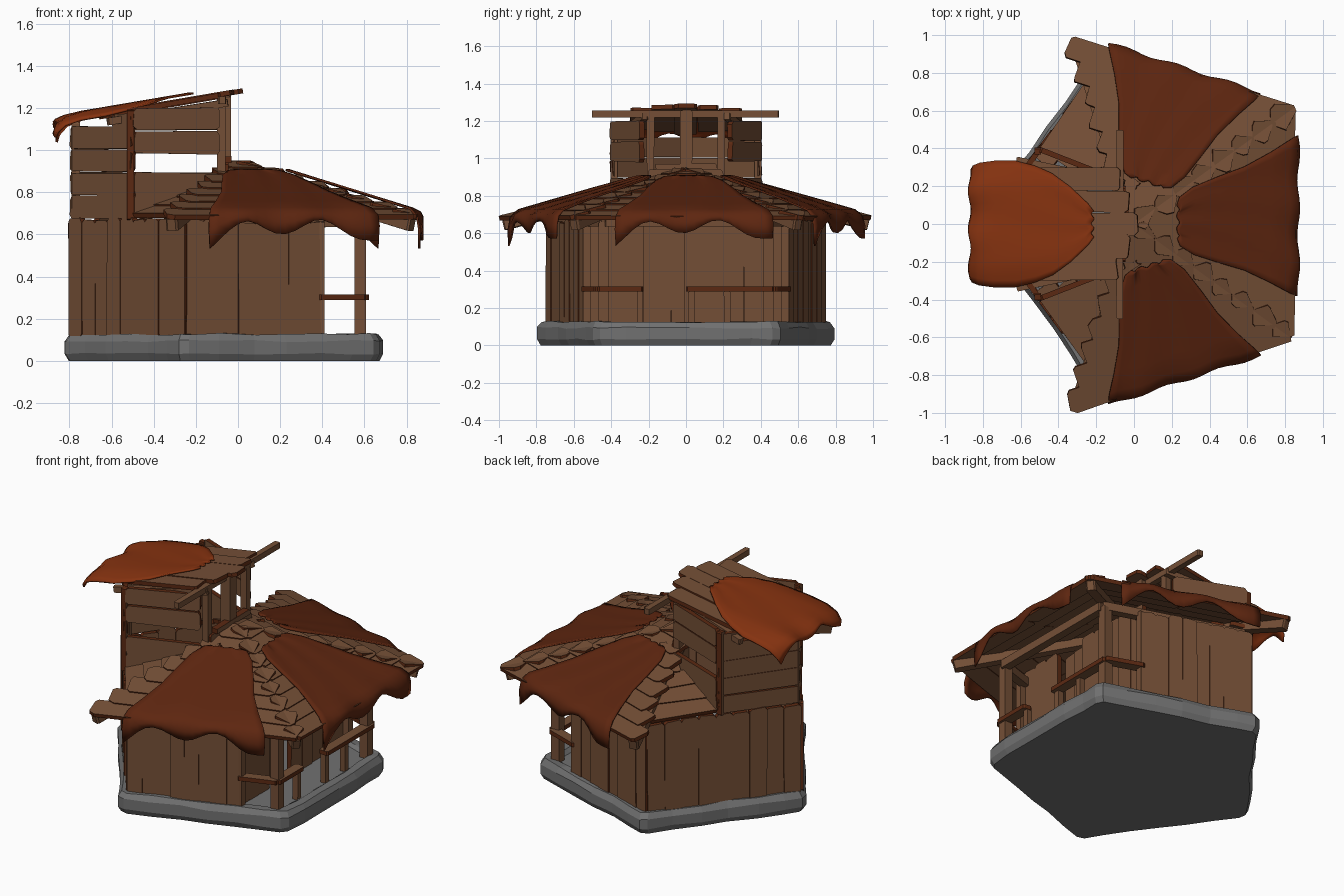
import bpy, bmesh, math, random
from mathutils import Vector, Matrix

if "Cube" in bpy.data.objects:
    bpy.data.objects.remove(bpy.data.objects["Cube"])

random.seed(4)
R = random.uniform
TAN = math.tan(math.radians(36))


def material(name, col):
    m = bpy.data.materials.new(name)
    m.diffuse_color = (*col, 1)
    m.use_nodes = True
    m.node_tree.nodes["Principled BSDF"].inputs["Base Color"].default_value = m.diffuse_color
    return m


WOOD = material("brown wood", (0.175, 0.078, 0.037))
EDGE = material("red brown plank edge", (0.105, 0.022, 0.006))
CLOTH = material("dark rust cloth", (0.110, 0.019, 0.005))
BRIGHT = material("bright rust cloth", (0.235, 0.032, 0.005))
STONE = material("grey stone", (0.165, 0.165, 0.165))


def finish(name, bm, mats, smooth=False):
    bmesh.ops.recalc_face_normals(bm, faces=bm.faces)
    me = bpy.data.meshes.new(name)
    bm.to_mesh(me)
    bm.free()
    for m in mats:
        me.materials.append(m)
    for p in me.polygons:
        p.use_smooth = smooth
    ob = bpy.data.objects.new(name, me)
    bpy.context.collection.objects.link(ob)
    return ob


def plank(bm, c, along, normal, L, W, T, rough=0.006, edge=1):
    """Rough board: broad faces are wood, thin sides use the edge colour."""
    x = Vector(along).normalized()
    z = Vector(normal)
    z = (z - x * z.dot(x)).normalized()
    y = z.cross(x)
    k = min(W, L) * 0.14
    l, w = L / 2, W / 2
    out = [(-l, -w + k), (-l + k, -w), (l - k, -w), (l, -w + k),
           (l, w - k), (l - k, w), (-l + k, w), (-l, w - k)]
    out = [(a + R(-rough, rough), b + R(-rough, rough) * .6) for a, b in out]
    lo, hi = [[bm.verts.new(Vector(c) + x * a + y * b + z * s * T / 2) for a, b in out] for s in (-1, 1)]
    bm.faces.new(lo[::-1])
    bm.faces.new(hi)
    for i in range(8):
        j = (i + 1) % 8
        bm.faces.new((lo[i], lo[j], hi[j], hi[i])).material_index = edge


def bar(bm, a, b, W, T=None, edge=0):
    """Beam between two points."""
    a, b = Vector(a), Vector(b)
    d = b - a
    n = (0, 0, 1) if abs(d.normalized().z) < .9 else (1, 0, 0)
    plank(bm, (a + b) / 2, d, n, d.length, W, T or W, .003, edge)


def polar(r, deg, z=0):
    return Vector((r * math.cos(math.radians(deg)), r * math.sin(math.radians(deg)), z))


# Stone base: rough pentagon with a rounded rim and sunken floor
bm = bmesh.new()
outline = []
for k in range(5):
    a, b = polar(.84, 180 + 72 * k), polar(.84, 252 + 72 * k)
    for t in (.03, .18, .36, .52, .7, .86, .97):
        outline.append(a.lerp(b, t) * R(.985, 1.015))
rings = []
for s, z in ((.975, 0), (1, .035), (1, .095), (.97, .128), (.90, .125), (.87, .11)):
    rings.append([bm.verts.new((p.x * s, p.y * s, z + (R(-.006, .004) if z else 0))) for p in outline])
for lo, hi in zip(rings, rings[1:]):
    for i in range(len(lo)):
        j = (i + 1) % len(lo)
        bm.faces.new((lo[i], lo[j], hi[j], hi[i]))
bm.faces.new(rings[0])
bm.faces.new(rings[-1])
finish("stone_base", bm, [STONE])


# Walls of upright boards
def board_wall(bm, a, b, n, z0, z1, T=.03):
    d = b - a
    nrm = Vector((d.y, -d.x, 0))
    for i in range(n):
        c = a + d * ((i + .5) / n) + nrm.normalized() * R(-.005, .005)
        h = z1 - R(0, .015)
        plank(bm, (c.x, c.y, (z0 + h) / 2), (0, 0, 1), nrm, h - z0, d.length / n + .002, T, .005)


bm = bmesh.new()
for s in (-1, 1):
    tip, side = Vector((-.79, 0, 0)), Vector((-.245, .735 * s, 0))
    board_wall(bm, tip, side, 9, .11, .68)
    board_wall(bm, side, Vector((.40, .535 * s, 0)), 8, .11, .67)
finish("outer_walls", bm, [WOOD, EDGE])

bm = bmesh.new()
board_wall(bm, Vector((.36, -.52, 0)), Vector((.36, -.23, 0)), 3, .1, .74)
board_wall(bm, Vector((.36, -.01, 0)), Vector((.36, .52, 0)), 5, .1, .74)
board_wall(bm, Vector((.29, -.24, 0)), Vector((.29, 0, 0)), 3, .1, .74)
finish("porch_wall_and_door", bm, [WOOD, EDGE])

# Porch posts and railings
bm = bmesh.new()
for s in (-1, 1):
    bar(bm, (.58, .44 * s, .1), (.58, .44 * s, .66), .055)
    bar(bm, (.39, .53 * s, .1), (.39, .53 * s, .66), .04)
finish("porch_posts", bm, [WOOD])
bm = bmesh.new()
for y in (-.245, .03, .22):
    bar(bm, (.58, y, .1), (.58, y, .29), .035)
for a, b in (((.59, -.47), (.59, -.23)), ((.59, 0), (.59, .47)),
             ((.38, -.535), (.6, -.46)), ((.38, .535), (.6, .46))):
    bar(bm, (*a, .302), (*b, .302), .06, .026, 1)
finish("porch_railings", bm, [WOOD, EDGE])

# Roof beams: hip rafters and wall plates
APEX, SLOPE = .955, .31
bm = bmesh.new()
for d in (-108, -36, 36, 108):
    za = lambda r: APEX - SLOPE * r * math.cos(math.radians(36)) - .055
    bar(bm, polar(.12, d, za(.12)), polar(1.02, d, za(1.02)), .055)
for d in (-72, 0, 72):
    bar(bm, polar(.74, d - 36, .66), polar(.74, d + 36, .66), .05)
finish("roof_beams", bm, [WOOD])

# Main roof: overlapping board rows parallel to the eaves
bm = bmesh.new()


def roof_row(deg, v, u0, u1, slope):
    n, t = polar(1, deg), polar(1, deg + 90)
    c = n * v + t * (u0 + u1) / 2
    c.z = APEX - slope * v - .014
    plank(bm, c, t, n * (slope - .07) + Vector((0, 0, 1)), u1 - u0, .128, .024, .012)


for i in range(8):
    v = .06 + i * .104
    for deg in (-72, 0, 72):
        h = v * TAN + .035
        j = R(-.08, .08)
        a, b = -h + R(-.02, .01), h + R(-.01, .02)
        if i < 3:
            roof_row(deg, v, a, b, SLOPE)
        else:
            roof_row(deg, v, a, j, SLOPE)
            roof_row(deg, v, j, b, SLOPE)
    if 0 < i < 6:
        inner = (v - .6) * .5 + .03
        roof_row(144, v, -v * TAN - .04, inner, .40)
        roof_row(-144, v, -inner, v * TAN + .04, .40)
finish("main_roof_boards", bm, [WOOD, EDGE])

# Tower walls of level boards, with side windows
bm = bmesh.new()
for s in (-1, 1):
    tip, corner, front = Vector((-.785, 0, 0)), Vector((-.50, .395 * s, 0)), Vector((-.09, .235 * s, 0))

    def level(a, b, z, h=.105):
        d = b - a
        plank(bm, (a + b) / 2 + Vector((0, 0, z)), d, (d.y, -d.x, 0), d.length, h, .028, .007)
    for i in range(4):
        level(tip, corner, .73 + i * .11)
    level(corner.lerp(tip, .3), corner, 1.14, .06)
    for z in (.74, .84, 1.035, 1.148):
        level(corner, front, z)
finish("tower_walls", bm, [WOOD, EDGE])

# Tower corner posts, front sill and cross beam
bm = bmesh.new()
for s in (-1, 1):
    bar(bm, (-.51, .385 * s, .67), (-.51, .385 * s, 1.19), .035, .035, 1)
    bar(bm, (-.08, .19 * s, .86), (-.08, .19 * s, 1.24), .04)
    bar(bm, (-.62, .34 * s, 1.135), (-.05, .22 * s, 1.225), .035)
bar(bm, (-.77, 0, .67), (-.77, 0, 1.13), .04)
bar(bm, (-.065, 0, .88), (-.065, 0, 1.26), .065)
bar(bm, (-.075, -.50, 1.237), (-.075, .50, 1.237), .036)
plank(bm, (-.06, 0, .91), (0, 1, 0), (1, 0, 0), .40, .06, .03)
plank(bm, (-.05, 0, .955), (0, 1, 0), (1, 0, 0), .33, .035, .04)
finish("tower_posts_and_beams", bm, [WOOD, EDGE])

# Tower roof: sloping boards running front to back
bm = bmesh.new()
for i in range(-2, 3):
    y = i * .12
    x0, x1 = -.82 + .7 * abs(y), .03 - .45 * abs(y) + R(-.015, .01)
    c = (x0 + x1) / 2
    plank(bm, (c, y, 1.275 + .17 * c + R(-.006, .006)), (1, 0, .17), (0, 0, 1), (x1 - x0) * 1.01, .118, .024, .01)
finish("tower_roof_boards", bm, [WOOD, EDGE])


# Draped cloths: rows run down the slope, last rows hang off the eave
def cloth(name, deg, top, slope, rows, hang, droop, mat, skew=0):
    n, t = polar(1, deg), polar(1, deg + 90)
    bm = bmesh.new()
    N = 18
    grid = []
    for v, hw, f in rows:
        line = []
        for i in range(N + 1):
            s = 2 * i / N - 1
            u = s * hw + skew * v
            hem = hang * (.55 + .25 * math.cos(7 * s + 1) + .5 * s ** 4)
            p = n * (v + .008 * math.sin(9 * s + 8 * v)) + t * u
            p.z = top - slope * v - f * hem - droop * max(0, abs(u) - .2) ** 1.3
            line.append(bm.verts.new(p))
        grid.append(line)
    for a, b in zip(grid, grid[1:]):
        for i in range(N):
            bm.faces.new((a[i], a[i + 1], b[i + 1], b[i]))
    ob = finish(name, bm, [mat], True)
    if ob.data.polygons[0].normal.z < 0:
        ob.data.flip_normals()
    m = ob.modifiers.new("thickness", "SOLIDIFY")
    m.thickness = .01


eave = [(.235, .09, 0), (.25, .13, 0), (.32, .18, 0), (.45, .23, 0), (.58, .275, 0), (.72, .345, 0),
        (.82, .40, 0), (.86, .42, .15), (.872, .425, .5), (.872, .42, 1)]
cloth("right_roof_cloth", 0, APEX + .028, SLOPE, eave, .14, 0, CLOTH, .05)
cloth("front_roof_cloth", -72, APEX + .028, SLOPE, eave, .14, 0, CLOTH)
cloth("back_roof_cloth", 72, APEX + .028, SLOPE, eave, .14, 0, CLOTH)
crest = [(.22, .07, 0), (.25, .11, 0), (.34, .2, 0), (.43, .27, 0), (.52, .31, 0), (.62, .335, 0),
         (.74, .335, 0), (.82, .325, .2), (.86, .31, .6), (.872, .29, 1)]
cloth("tower_cloth", 180, 1.312, .17, crest, .08, .5, BRIGHT)
